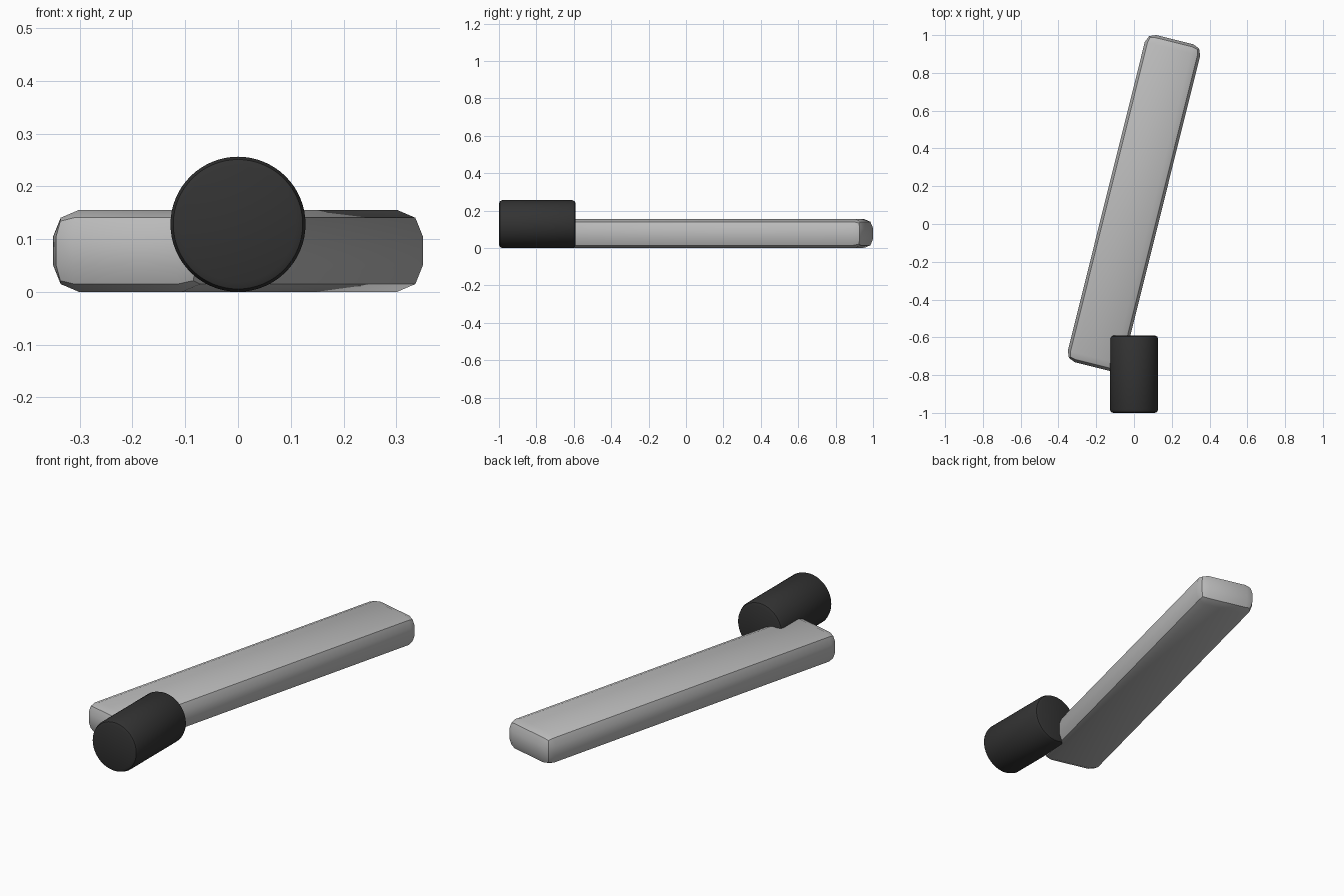
import bpy
import math

default = bpy.data.objects.get("Cube")
if default:
    bpy.data.objects.remove(default, do_unlink=True)


def material(name, value):
    mat = bpy.data.materials.new(name)
    mat.use_nodes = True
    colour = (value, value, value, 1)
    mat.diffuse_color = colour
    mat.node_tree.nodes["Principled BSDF"].inputs["Base Color"].default_value = colour
    return mat


def finish(name, mat, bevel):
    # Two-step rounded edges, smooth except along the middle ridge
    obj = bpy.context.object
    obj.name = name
    obj.data.materials.append(mat)
    bpy.ops.object.transform_apply(location=False, rotation=False, scale=True)
    mod = obj.modifiers.new("Rounded edges", "BEVEL")
    mod.width = bevel
    mod.segments = 2
    mod.limit_method = "ANGLE"
    bpy.ops.object.modifier_apply(modifier=mod.name)
    bpy.ops.object.shade_smooth_by_angle(angle=math.radians(30))


light_grey = material("light grey", 0.5)
charcoal = material("charcoal", 0.033)

# Long flat bar, turned slightly about the vertical
bpy.ops.mesh.primitive_cube_add(size=1, location=(0, 0.11, 0.0775),
                                rotation=(0, 0, math.radians(-14)))
bpy.context.object.scale = (0.302, 1.785, 0.155)
finish("bar", light_grey, 0.05)

# Short cylinder lying front to back at the end of the bar
bpy.ops.mesh.primitive_cylinder_add(vertices=64, radius=0.128, depth=0.41,
                                    location=(0, -0.795, 0.128),
                                    rotation=(math.radians(90), 0, 0))
finish("end_cylinder", charcoal, 0.018)
